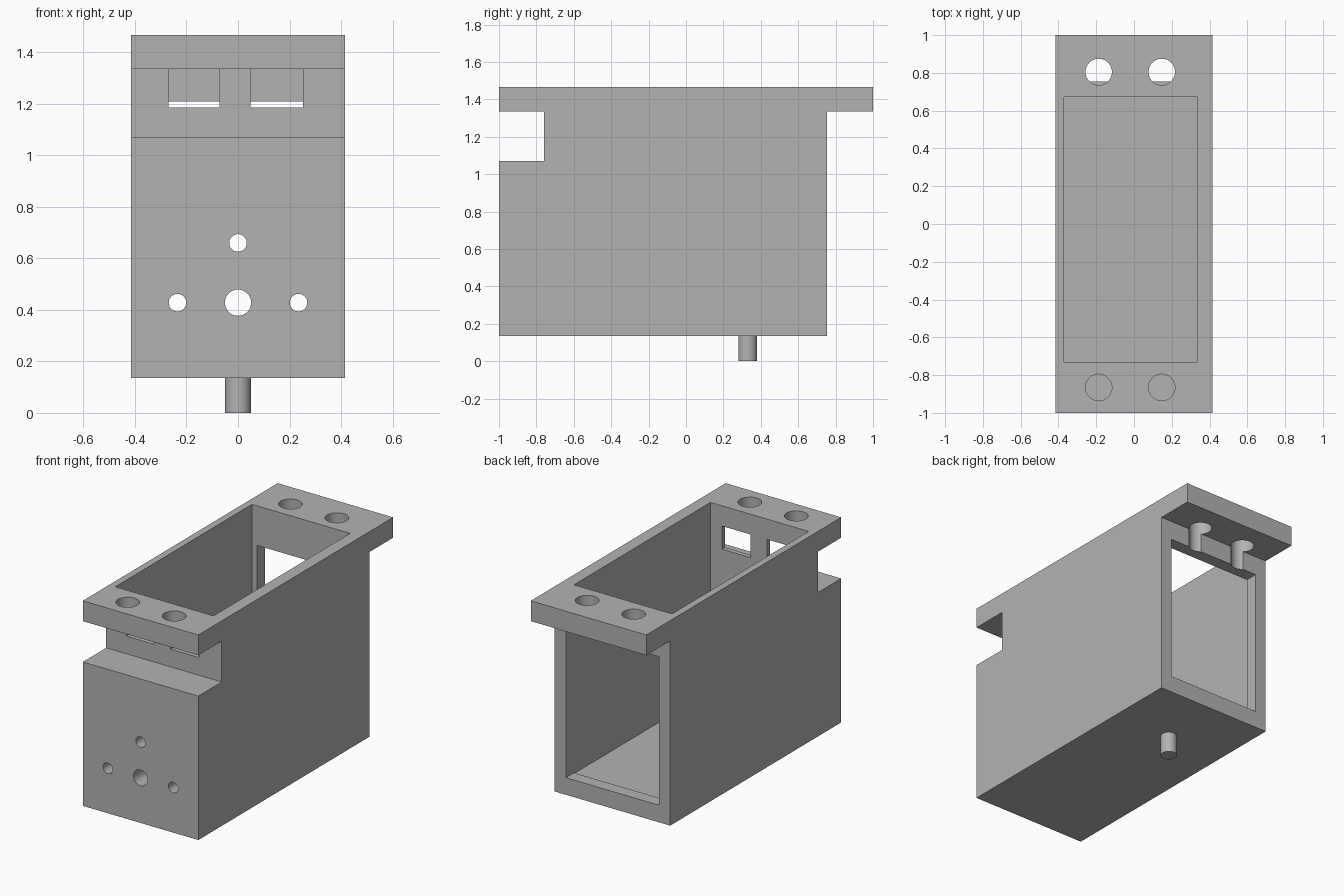
import bpy, bmesh
from mathutils import Matrix, Vector

cube = bpy.data.objects.get("Cube")
if cube:
    bpy.data.objects.remove(cube, do_unlink=True)

grey = bpy.data.materials.new("plain_grey")
grey.use_nodes = True
colour = (0.45, 0.45, 0.45, 1)
grey.diffuse_color = colour
grey.node_tree.nodes["Principled BSDF"].inputs["Base Color"].default_value = colour


def add_object(name, bm):
    bmesh.ops.recalc_face_normals(bm, faces=bm.faces)
    mesh = bpy.data.meshes.new(name)
    bm.to_mesh(mesh)
    bm.free()
    mesh.materials.append(grey)
    obj = bpy.data.objects.new(name, mesh)
    bpy.context.collection.objects.link(obj)
    return obj


def box(name, x, y, z):
    bm = bmesh.new()
    size = Matrix.Diagonal((x[1] - x[0], y[1] - y[0], z[1] - z[0], 1))
    middle = Vector((sum(x) / 2, sum(y) / 2, sum(z) / 2))
    bmesh.ops.create_cube(bm, size=1, matrix=Matrix.Translation(middle) @ size)
    return add_object(name, bm)


def rod(name, centre, radius, length, axis="Z"):
    bm = bmesh.new()
    turn = Matrix.Rotation(1.5707963, 4, "X") if axis == "Y" else Matrix()
    bmesh.ops.create_cone(bm, cap_ends=True, segments=40, radius1=radius, radius2=radius,
                          depth=length, matrix=Matrix.Translation(centre) @ turn)
    return add_object(name, bm)


def cut(target, cutter):
    mod = target.modifiers.new("cut", "BOOLEAN")
    mod.operation = "DIFFERENCE"
    mod.solver = "EXACT"
    mod.object = cutter
    bpy.context.view_layer.objects.active = target
    bpy.ops.object.modifier_apply(modifier=mod.name)
    bpy.data.objects.remove(cutter, do_unlink=True)


def smooth(obj):
    bpy.ops.object.select_all(action="DESELECT")
    obj.select_set(True)
    bpy.context.view_layer.objects.active = obj
    bpy.ops.object.shade_smooth_by_angle(angle=0.6)


# Housing: side profile with front notch and rear flange, extruded across
half_width = 0.415
profile = [(-1, 0.135), (0.755, 0.135), (0.755, 1.335), (1, 1.335), (1, 1.467),
           (-1, 1.467), (-1, 1.335), (-0.76, 1.335), (-0.76, 1.07), (-1, 1.07)]
bm = bmesh.new()
side = bm.faces.new([bm.verts.new((-half_width, y, z)) for y, z in profile])
wall = bmesh.ops.extrude_face_region(bm, geom=[side])
bmesh.ops.translate(bm, vec=(2 * half_width, 0, 0),
                    verts=[v for v in wall["geom"] if isinstance(v, bmesh.types.BMVert)])
housing = add_object("housing", bm)

# Open-top cavity and rear opening
cut(housing, box("cavity_cutter", (-0.37, 0.335), (-0.73, 0.672), (0.24, 1.6)))
cut(housing, box("rear_cutter", (-0.335, 0.335), (0.6, 0.9), (0.246, 1.21)))

# Two windows in the thin wall behind the notch
for x in ((-0.27, -0.072), (0.048, 0.253)):
    cut(housing, box("window_cutter", x, (-0.8, -0.7), (1.185, 1.335)))

# Flange holes; the rear pair also groove the wall below
for x in (-0.187, 0.147):
    cut(housing, rod("front_hole_cutter", (x, -0.865, 1.4), 0.07, 0.3))
    cut(housing, rod("rear_hole_cutter", (x, 0.805, 1.4), 0.07, 0.44))

# Front mounting holes
for x, z, radius in ((0, 0.428, 0.051), (-0.235, 0.428, 0.034),
                     (0.235, 0.428, 0.034), (0, 0.66, 0.034)):
    cut(housing, rod("mount_hole_cutter", (x, -0.85, z), radius, 0.5, "Y"))
smooth(housing)

# Locating pin under the floor
pin = rod("locating_pin", (0, 0.33, 0.07), 0.05, 0.14)
smooth(pin)
